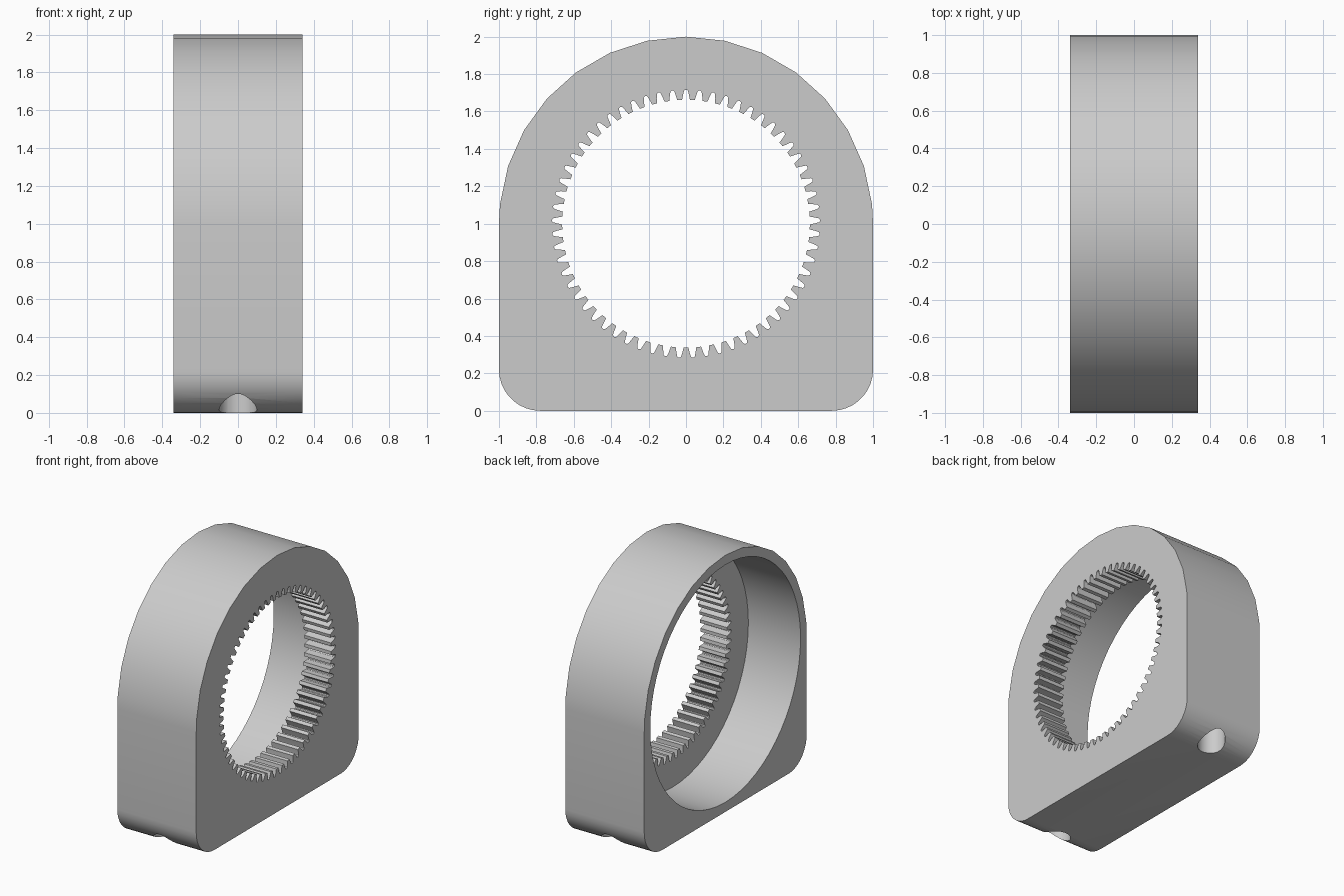
import bpy
import bmesh
from math import sin, cos, pi, radians
from mathutils import Vector

cube = bpy.data.objects.get("Cube")
if cube:
    bpy.data.objects.remove(cube, do_unlink=True)

HALF = 0.34          # half thickness along x
CENTRE = 1.0         # height of the ring centre
FLOOR = 0.11         # x where the counterbore ends and the teeth begin

grey = bpy.data.materials.new("plain_grey")
grey.use_nodes = True
colour = (0.6, 0.6, 0.6, 1)
grey.diffuse_color = colour
grey.node_tree.nodes["Principled BSDF"].inputs["Base Color"].default_value = colour


def prism(name, outline, start, depth):
    """Extrude a closed outline of 3D points along the depth vector."""
    bm = bmesh.new()
    base = bm.faces.new([bm.verts.new(Vector(p) + Vector(start)) for p in outline])
    new = bmesh.ops.extrude_face_region(bm, geom=[base], use_keep_orig=True)["geom"]
    moved = [g for g in new if isinstance(g, bmesh.types.BMVert)]
    bmesh.ops.translate(bm, verts=moved, vec=depth)
    bmesh.ops.recalc_face_normals(bm, faces=bm.faces)
    mesh = bpy.data.meshes.new(name)
    bm.to_mesh(mesh)
    bm.free()
    mesh.materials.append(grey)
    obj = bpy.data.objects.new(name, mesh)
    bpy.context.collection.objects.link(obj)
    return obj


def ring_point(radius, angle):
    """Point around the ring axis, angle measured from the top."""
    return (0, radius * sin(angle), CENTRE + radius * cos(angle))


def carve(target, cutter):
    cutter.hide_render = True
    mod = target.modifiers.new("carve", "BOOLEAN")
    mod.operation = "DIFFERENCE"
    mod.solver = "EXACT"
    mod.object = cutter
    bpy.context.view_layer.objects.active = target
    bpy.ops.object.modifier_apply(modifier=mod.name)
    bpy.data.objects.remove(cutter, do_unlink=True)


# Housing outline: arched top, straight sides, rounded lower corners
corner, steps = 0.22, 9
outline = [ring_point(1, radians(a)) for a in range(-84, 85, 12)]
outline.append((0, 1, CENTRE))
right_corner = []
for i in range(steps + 1):
    a = pi / 2 * i / steps
    right_corner.append((0, 1 - corner + corner * cos(a), corner - corner * sin(a)))
outline += right_corner
outline += [(0, -y, z) for _, y, z in reversed(right_corner)]
outline.append((0, -1, CENTRE))
housing = prism("ring_gear_housing", outline, (-HALF, 0, 0), (2 * HALF, 0, 0))

# Wide counterbore on one side
bore = [ring_point(0.925, 2 * pi * i / 60) for i in range(60)]
carve(housing, prism("bore_cutter", bore, (-HALF - 0.1, 0, 0), (HALF + 0.1 + FLOOR, 0, 0)))

# Internal teeth: each gap is narrow at the root and wide at the tip
TEETH = 61
pitch = 2 * pi / TEETH
gap = [(0.662, -0.31), (0.69, -0.22), (0.711, -0.14), (0.716, -0.06),
       (0.716, 0.06), (0.711, 0.14), (0.69, 0.22), (0.662, 0.31)]
toothed = [ring_point(r, (k + t) * pitch) for k in range(TEETH) for r, t in gap]
carve(housing, prism("tooth_cutter", toothed, (FLOOR - 0.1, 0, 0), (HALF, 0, 0)))

# Blind mounting holes drilled up through the lower corners
for side in (-1, 1):
    circle = [(0.1 * cos(2 * pi * i / 32), side * 0.864 + 0.1 * sin(2 * pi * i / 32), 0)
              for i in range(32)]
    carve(housing, prism("hole_cutter", circle, (0, 0, -0.1), (0, 0, 0.45)))

# Smooth the curved walls, keep real edges crisp
bpy.ops.object.select_all(action="DESELECT")
housing.select_set(True)
bpy.context.view_layer.objects.active = housing
bpy.ops.object.shade_smooth_by_angle(angle=radians(30))
